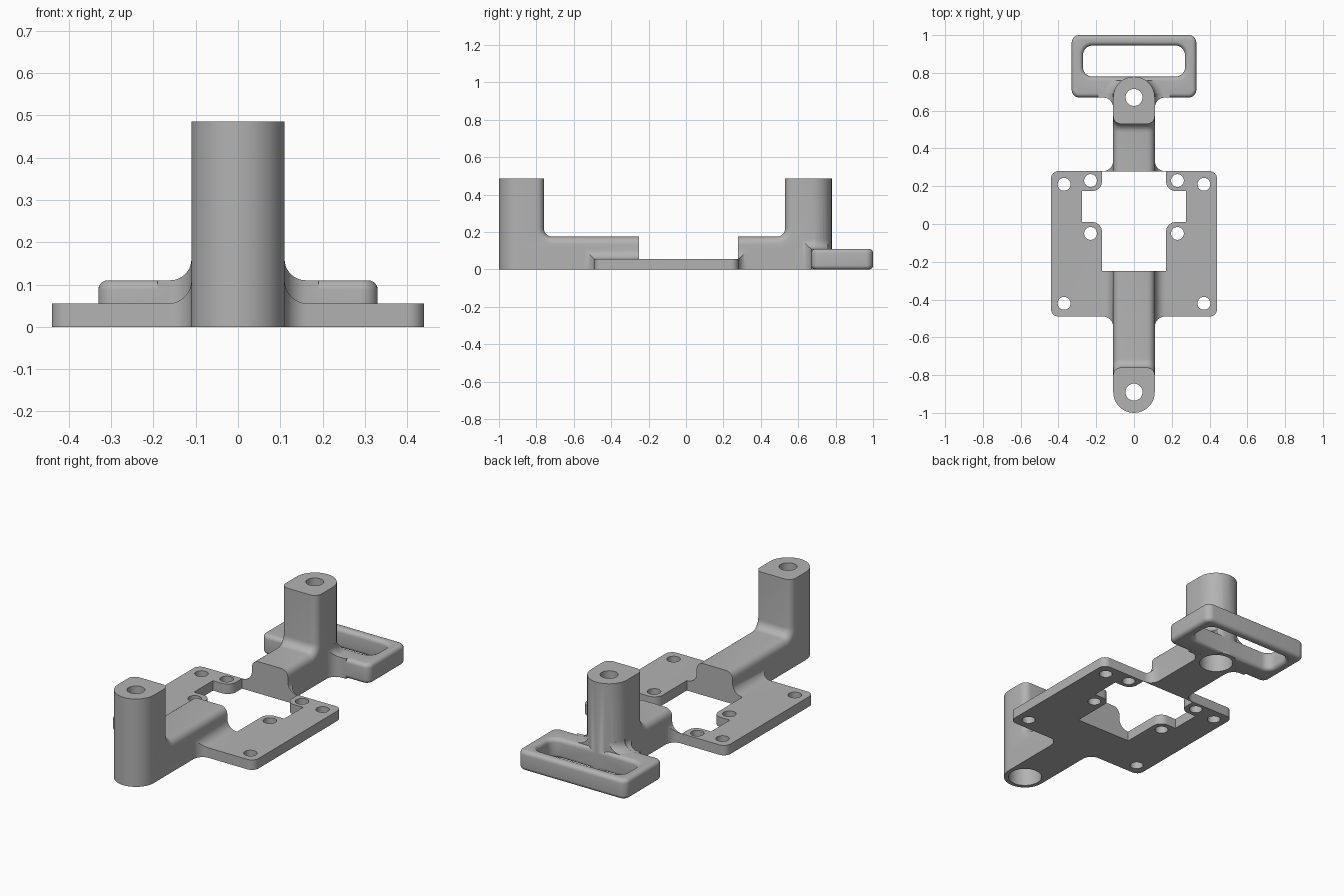
import bpy, bmesh, math
from mathutils import Vector

if "Cube" in bpy.data.objects:
    bpy.data.objects.remove(bpy.data.objects["Cube"], do_unlink=True)

grey = bpy.data.materials.new("matte_grey")
grey.use_nodes = True
grey.diffuse_color = (0.45, 0.45, 0.45, 1)
grey.node_tree.nodes["Principled BSDF"].inputs["Base Color"].default_value = grey.diffuse_color


def rounded(points, steps=8):
    """Outline from (x, y, radius) corners; the radius may be left out."""
    out = []
    for i, p in enumerate(points):
        c = Vector(p[:2])
        r = p[2] if len(p) > 2 else 0
        if not r:
            out.append(c)
            continue
        a = (Vector(points[i - 1][:2]) - c).normalized()
        b = (Vector(points[(i + 1) % len(points)][:2]) - c).normalized()
        # all corners are square, so the arc centre lies one radius along each side
        centre = c + (a + b) * r
        for k in range(steps + 1):
            t = k / steps * math.pi / 2
            out.append(centre - b * r * math.cos(t) - a * r * math.sin(t))
    return out


def mirrored(half):
    """Closes a right-hand half outline with its left-hand reflection."""
    return half + [(-p[0], *p[1:]) for p in reversed(half)]


def place(p, h, axis):
    return {"x": (h, p[0], p[1]), "y": (p[0], h, p[1]), "z": (p[0], p[1], h)}[axis]


def finish(name, bm):
    bmesh.ops.recalc_face_normals(bm, faces=bm.faces)
    mesh = bpy.data.meshes.new(name)
    bm.to_mesh(mesh)
    bm.free()
    mesh.materials.append(grey)
    obj = bpy.data.objects.new(name, mesh)
    bpy.context.collection.objects.link(obj)
    return obj


def prism_mesh(corners, axis, lo, hi):
    bm = bmesh.new()
    pts = rounded(corners)
    ends = [[bm.verts.new(place(p, h, axis)) for p in pts] for h in (lo, hi)]
    for ring in ends:
        bm.faces.new(ring)
    for i in range(len(pts)):
        bm.faces.new((ends[0][i - 1], ends[0][i], ends[1][i], ends[1][i - 1]))
    bmesh.ops.recalc_face_normals(bm, faces=bm.faces)
    return bm


def prism(name, corners, axis, lo, hi):
    return finish(name, prism_mesh(corners, axis, lo, hi))


def cylinder(name, x, y, r, lo, hi, r_top=None):
    bm = bmesh.new()
    bmesh.ops.create_cone(bm, cap_ends=True, segments=40, radius1=r, radius2=r, depth=hi - lo)
    bmesh.ops.translate(bm, verts=bm.verts, vec=(x, y, (lo + hi) / 2))
    return finish(name, bm)


def combine(target, other, operation):
    """Applies a boolean and removes the spent operand."""
    mod = target.modifiers.new("join", "BOOLEAN")
    mod.operation = operation
    mod.solver = "MANIFOLD"
    mod.object = other
    bpy.context.view_layer.objects.active = target
    bpy.ops.object.modifier_apply(modifier=mod.name)
    bpy.data.objects.remove(other, do_unlink=True)


def arm_with_post(name, inner, face, end):
    """Side profile of an arm and its post, with the upper inside edges rounded."""
    profile = [(end, .03), (inner, .03), (inner, .175), (face, .175, .045),
               (face, .485), (end, .485)]
    bm = prism_mesh(profile, "x", -.11, .11)
    soft = []
    for e in bm.edges:
        a, b = (v.co for v in e.verts)
        along = abs(a.x - b.x) < .001
        upper = min(a.z, b.z) > .17 and (a.z + b.z) / 2 < .48
        inside = max(abs(a.y), abs(b.y)) < abs(face) + .001
        if along and upper and inside:
            soft.append(e)
    bmesh.ops.bevel(bm, geom=soft, offset=.04, segments=6, profile=.5, affect="EDGES")
    return finish(name, bm)


def box_corners(x, y0, y1, r=0):
    return [(x, y0, r), (x, y1, r), (-x, y1, r), (-x, y0, r)]


# Plate with concave flares rising to the arms
bracket = prism("bracket", mirrored([(.6, 0), (.6, .055), (.11, .055, .055), (.11, .115)]),
                "y", -1.1, .9)
combine(bracket, arm_with_post("front_arm", -.2, -.76, -1.1), "UNION")
combine(bracket, arm_with_post("back_arm", .2, .53, .9), "UNION")

# Trim everything to the plan outline
plan = [(.11, -1, .1099), (.11, -.49, .055), (.44, -.49, .04),
        (.44, .28, .04), (.11, .28, .055), (.11, .78, .1099)]
combine(bracket, prism("outline", mirrored(plan), "z", -.1, .7), "INTERSECT")

# Strap loop, a softened rectangular ring
bm = bmesh.new()
outlines = [rounded(box_corners(.33, .67, 1, .04)), rounded(box_corners(.27, .78, .945, .05))]
rings = [[bm.verts.new((*p, z)) for p in o] for o, z in
         ((outlines[0], 0), (outlines[0], .11), (outlines[1], .11), (outlines[1], 0))]
for j in range(4):
    for i in range(len(rings[0])):
        bm.faces.new((rings[j - 1][i - 1], rings[j - 1][i], rings[j][i], rings[j][i - 1]))
bmesh.ops.recalc_face_normals(bm, faces=bm.faces)
rims = [e for e in bm.edges
        if abs(abs(e.link_faces[0].normal.z) - abs(e.link_faces[1].normal.z)) > .5]
bmesh.ops.bevel(bm, geom=rims, offset=.022, segments=5, profile=.5, affect="EDGES")
combine(bracket, finish("strap_loop", bm), "UNION")

# Flares joining the loop to the back post
flare = prism("loop_flare", mirrored([(.2, 0), (.2, .11), (.11, .11, .05), (.11, .165)]),
              "y", .58, .7)
flare_plan = [(.11, .56), (.11, .67, .055), (.19, .67), (.19, .69), (.11, .69)]
combine(flare, prism("flare_outline", mirrored(flare_plan), "z", -.1, .3), "INTERSECT")
combine(bracket, flare, "UNION")

# Round flare around the rear half of the post
bm = bmesh.new()
levels = [(.16, .05)] + [(.16 - .05 * math.sin(t), .16 - .05 * math.cos(t))
                         for t in (k * math.pi / 16 for k in range(9))]
levels = [levels[0]] + [(r, z) for r, z in levels[1:]] + [(.1, .16)]
turns = [[bm.verts.new((r * math.cos(a), .67 + r * math.sin(a), z))
          for a in (i * math.pi / 20 for i in range(40))] for r, z in levels]
for low, high in zip(turns, turns[1:]):
    for i in range(40):
        bm.faces.new((low[i - 1], low[i], high[i], high[i - 1]))
bm.faces.new(turns[0])
bm.faces.new(turns[-1])
collar = finish("post_flare", bm)
combine(collar, prism("collar_limit", box_corners(.3, .675, .76), "z", 0, .3), "INTERSECT")
combine(bracket, collar, "UNION")

# Central opening, stepped around the four inner tabs
opening = [(.17, -.25), (.17, .01, .05), (.275, .01), (.275, .175), (.17, .175, .05), (.17, .278)]
combine(bracket, prism("opening", mirrored(opening), "z", -.1, .4), "DIFFERENCE")

# Screw holes in the plate
for x, y in ((.37, .21), (.37, -.42), (.23, .23), (.23, -.05)):
    for side in (-1, 1):
        combine(bracket, cylinder("screw_hole", side * x, y, .034, -.1, .2), "DIFFERENCE")

# Bolt holes through the posts, widened from below
for y in (-.89, .67):
    combine(bracket, cylinder("bolt_hole", 0, y, .045, -.1, .6), "DIFFERENCE")
    combine(bracket, cylinder("bolt_recess", 0, y, .087, -.1, .36), "DIFFERENCE")

bpy.ops.object.select_all(action="DESELECT")
bracket.select_set(True)
bpy.context.view_layer.objects.active = bracket
bpy.ops.object.shade_smooth_by_angle(angle=math.radians(32))
